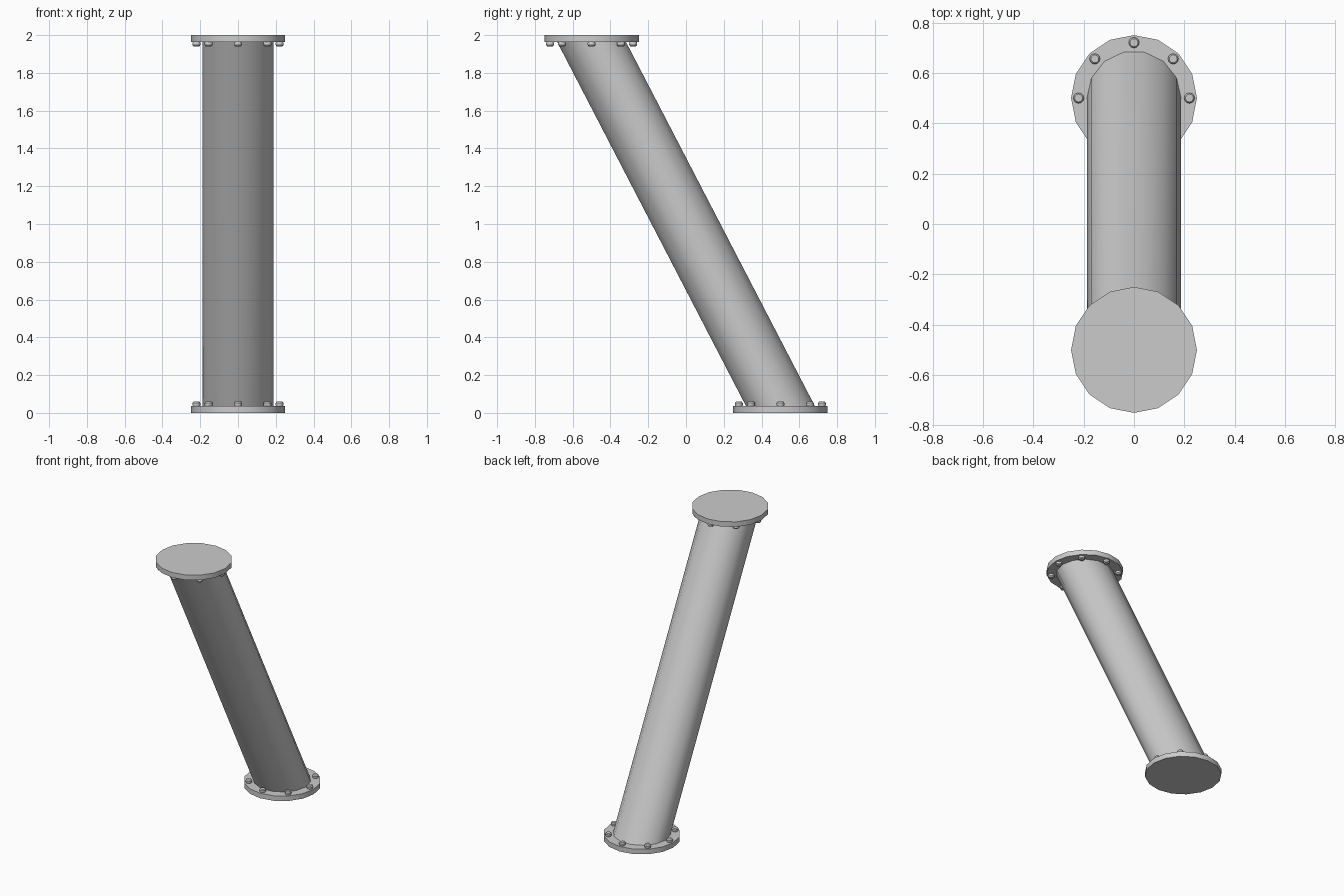
import bpy, bmesh
from math import pi, cos, sin, radians

if "Cube" in bpy.data.objects:
    bpy.data.objects.remove(bpy.data.objects["Cube"])

H, OFF = 2.0, 0.5          # total height, flange offset from centre in y
FLANGE_R, FLANGE_T = 0.25, 0.036
PIPE_R, BOLT_R, BOLT_H = 0.187, 0.021, 0.023


def loft(name, rings, sides, caps=True):
    """Stack of circular rings (y, z, radius), skinned into one object."""
    bm = bmesh.new()
    loops = []
    for y, z, r in rings:
        loops.append([bm.verts.new((r * cos(2 * pi * i / sides),
                                    y + r * sin(2 * pi * i / sides), z))
                      for i in range(sides)])
    for a, b in zip(loops, loops[1:]):
        for i in range(sides):
            j = (i + 1) % sides
            bm.faces.new((a[i], a[j], b[j], b[i]))
    if caps:
        bm.faces.new(loops[0][::-1])
        bm.faces.new(loops[-1])
    bmesh.ops.recalc_face_normals(bm, faces=bm.faces)
    me = bpy.data.meshes.new(name)
    bm.to_mesh(me)
    bm.free()
    ob = bpy.data.objects.new(name, me)
    bpy.context.collection.objects.link(ob)
    bpy.ops.object.select_all(action='DESELECT')
    ob.select_set(True)
    bpy.context.view_layer.objects.active = ob
    bpy.ops.object.shade_smooth_by_angle(angle=radians(35))
    return ob


# slanted pipe: circular ends lying flat on the two flanges
loft("slanted_pipe", [(OFF, FLANGE_T, PIPE_R), (-OFF, H - FLANGE_T, PIPE_R)], 14, caps=False)

# flanges and their bolts; the top end is the bottom end turned over
for end, y, z0, d in (("bottom", OFF, 0.0, 1), ("top", -OFF, H, -1)):
    loft(end + "_flange", [(y, z0, FLANGE_R), (y, z0 + d * FLANGE_T, FLANGE_R)], 16)
    face = z0 + d * FLANGE_T
    for k in range(8):
        a = k * pi / 4
        bolt = loft(f"{end}_bolt_{k + 1}",
                    [(0, 0, BOLT_R * 0.9), (0, d * BOLT_H * 0.25, BOLT_R),
                     (0, d * BOLT_H * 0.7, BOLT_R), (0, d * BOLT_H, BOLT_R * 0.75)], 12)
        bolt.location = (0.22 * cos(a), y + 0.22 * sin(a), face)
